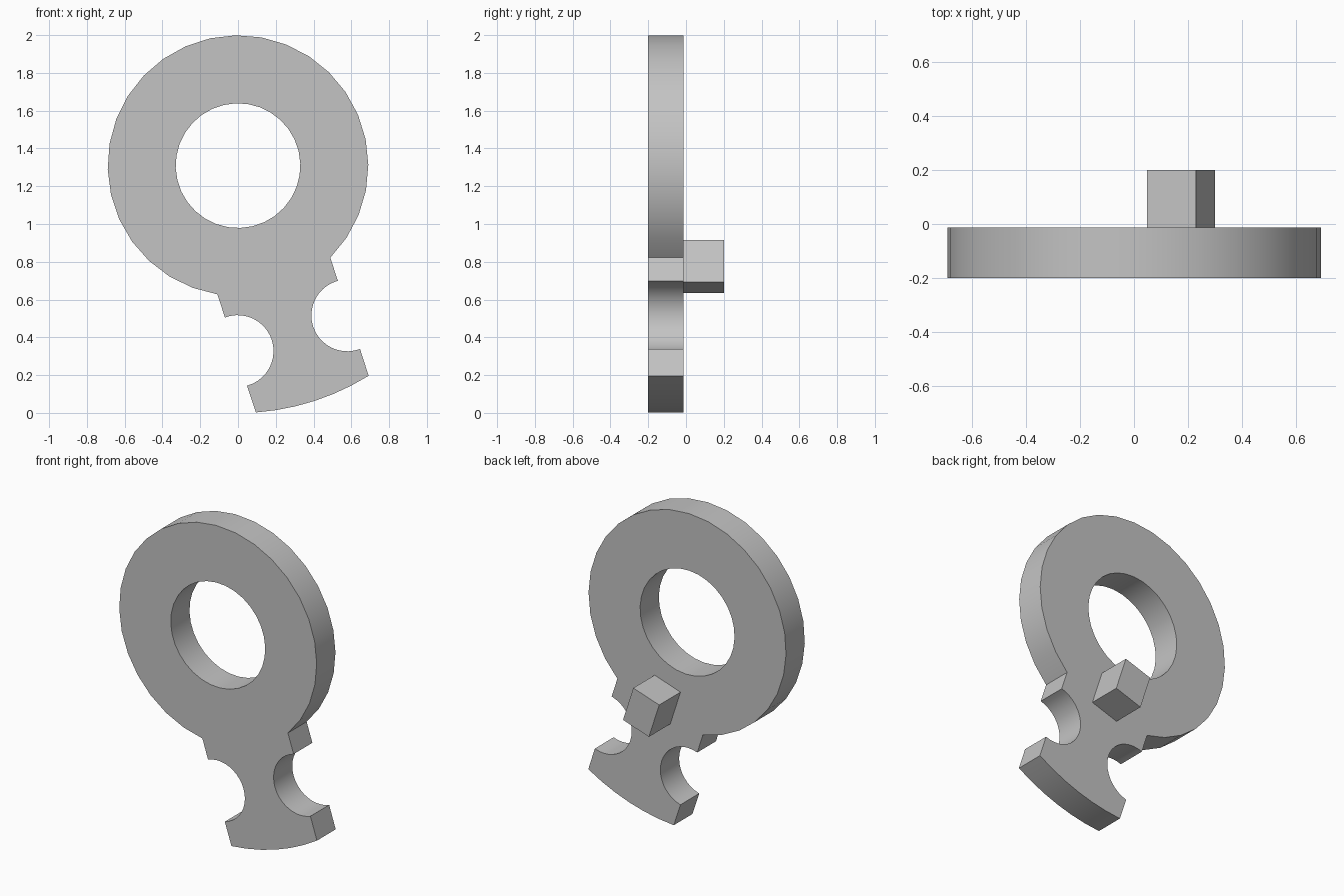
import bpy
import bmesh
from math import sin, cos, asin, pi, radians
from mathutils import Matrix

cube = bpy.data.objects.get("Cube")
if cube:
    bpy.data.objects.remove(cube, do_unlink=True)

TILT = radians(18)      # lean of the arm
CENTRE_Z = 1.309        # ring centre height
RING_R, HOLE_R, TAIL_R = 0.69, 0.33, 1.31
HALF_W = 0.314          # half width of the arm
NOTCH_R, NOTCH_U = 0.19, 0.933
FRONT, BACK, PIN_END = -0.2, -0.013, 0.2

grey = bpy.data.materials.new("plain grey")
grey.use_nodes = True
colour = (0.55, 0.55, 0.55, 1)
grey.diffuse_color = colour
grey.node_tree.nodes["Principled BSDF"].inputs["Base Color"].default_value = colour


def arc(v, u, r, start, end, steps):
    """Arc points as (across, along) the arm; angle 0 points along it."""
    angles = [start + (end - start) * i / steps for i in range(steps + 1)]
    return [(v + r * sin(a), u + r * cos(a)) for a in angles]


def place(v, u):
    """Arm coordinates to the upright drawing plane."""
    return (v * cos(TILT) + u * sin(TILT),
            CENTRE_Z + v * sin(TILT) - u * cos(TILT))


# Outline: ring, left notch, curved tail, right notch
neck = asin(HALF_W / RING_R)
tail = asin(HALF_W / TAIL_R)
notch = arc(-HALF_W + 0.009, NOTCH_U, NOTCH_R, pi + 0.05, -0.05, 20)
outline = arc(0, 0, RING_R, neck, 2 * pi - neck, 27)
outline += notch
outline += arc(0, 0, TAIL_R, -tail, tail, 6)
outline += [(-v, u) for v, u in reversed(notch)]
hole = arc(0, 0, HOLE_R, TILT, TILT + 2 * pi, 32)[:-1]

# Flat plate extruded from the filled outline
curve = bpy.data.curves.new("ring_plate", "CURVE")
curve.dimensions = "2D"
curve.fill_mode = "BOTH"
curve.extrude = (BACK - FRONT) / 2
for loop in (outline, hole):
    spline = curve.splines.new("POLY")
    spline.points.add(len(loop) - 1)
    for point, (v, u) in zip(spline.points, loop):
        point.co = (*place(v, u), 0, 1)
    spline.use_cyclic_u = True
curve.materials.append(grey)
plate = bpy.data.objects.new("ring_plate", curve)
bpy.context.collection.objects.link(plate)
plate.rotation_euler.x = pi / 2
plate.location.y = (FRONT + BACK) / 2

bpy.ops.object.select_all(action="DESELECT")
plate.select_set(True)
bpy.context.view_layer.objects.active = plate
bpy.ops.object.convert(target="MESH")
plate = bpy.context.object
bm = bmesh.new()
bm.from_mesh(plate.data)
bmesh.ops.remove_doubles(bm, verts=bm.verts, dist=0.0001)
bmesh.ops.recalc_face_normals(bm, faces=bm.faces)
bm.to_mesh(plate.data)
bm.free()
bpy.ops.object.shade_smooth_by_angle(angle=radians(30))

# Square drive pin through the arm, out of the back
pin_mesh = bpy.data.meshes.new("drive_pin")
bm = bmesh.new()
bmesh.ops.create_cube(bm, size=1)
pin_front = FRONT + 0.01
x, z = place(0, 0.562)
bm.transform(Matrix.Translation((x, (pin_front + PIN_END) / 2, z))
             @ Matrix.Rotation(-TILT, 4, "Y")
             @ Matrix.Diagonal((0.19, PIN_END - pin_front, 0.232, 1)))
bm.to_mesh(pin_mesh)
bm.free()
pin_mesh.materials.append(grey)
pin = bpy.data.objects.new("drive_pin", pin_mesh)
bpy.context.collection.objects.link(pin)
